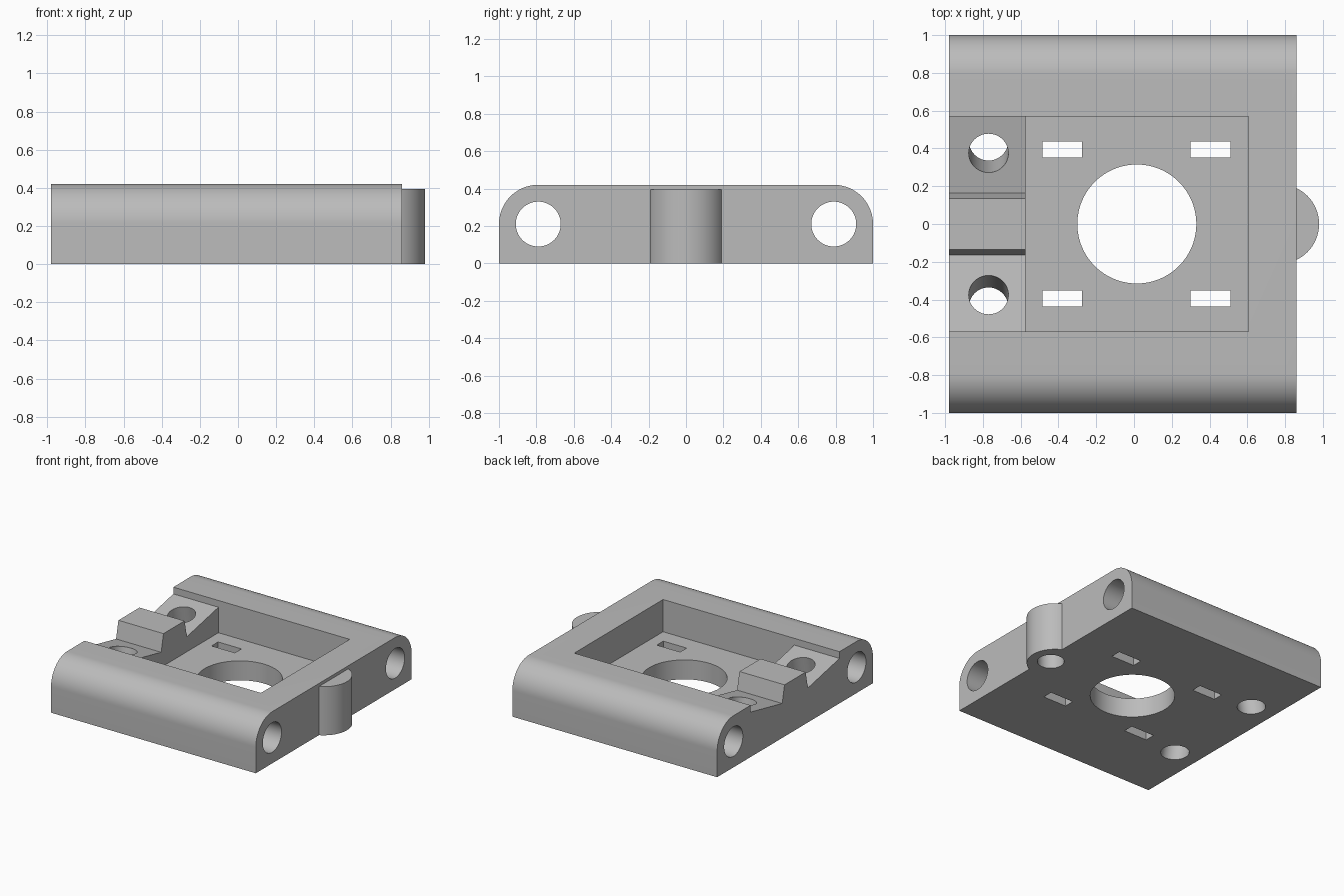
import bpy
import bmesh
from math import sin, cos, pi, atan2, radians
from mathutils import Matrix

default = bpy.data.objects.get("Cube")
if default:
    bpy.data.objects.remove(default, do_unlink=True)

grey = bpy.data.materials.new("plain grey")
grey.use_nodes = True
colour = (0.5, 0.5, 0.5, 1)
grey.diffuse_color = colour
grey.node_tree.nodes["Principled BSDF"].inputs["Base Color"].default_value = colour


def arc(cx, cy, r, start, end, n):
    angles = [radians(start + (end - start) * i / n) for i in range(n + 1)]
    return [(cx + r * cos(a), cy + r * sin(a)) for a in angles]


def circle(cx, cy, r, n=64):
    return arc(cx, cy, r, 0, 360, n)[:-1]


def rect(x0, x1, y0, y1):
    return [(x0, y0), (x1, y0), (x1, y1), (x0, y1)]


def prism(name, profile, axis, lo, hi, matrix=None):
    """Extrude a closed profile along x (profile in y, z) or z (profile in x, y)."""
    bm = bmesh.new()
    place = (lambda p, h: (h, *p)) if axis == "x" else (lambda p, h: (*p, h))
    bottom = [bm.verts.new(place(p, lo)) for p in profile]
    top = [bm.verts.new(place(p, hi)) for p in profile]
    bm.faces.new(bottom)
    bm.faces.new(top)
    for i in range(len(profile)):
        j = (i + 1) % len(profile)
        bm.faces.new((bottom[i], bottom[j], top[j], top[i]))
    bmesh.ops.recalc_face_normals(bm, faces=bm.faces)
    if matrix:
        bm.transform(matrix)
    mesh = bpy.data.meshes.new(name)
    bm.to_mesh(mesh)
    bm.free()
    mesh.materials.append(grey)
    obj = bpy.data.objects.new(name, mesh)
    bpy.context.collection.objects.link(obj)
    return obj


def combine(target, other, operation="DIFFERENCE"):
    """Apply a boolean and discard the helper object."""
    mod = target.modifiers.new("combine", "BOOLEAN")
    mod.operation = operation
    mod.solver = "EXACT"
    mod.object = other
    bpy.context.view_layer.update()
    graph = bpy.context.evaluated_depsgraph_get()
    mesh = bpy.data.meshes.new_from_object(target.evaluated_get(graph))
    target.modifiers.clear()
    target.data = mesh
    bpy.data.objects.remove(other, do_unlink=True)


# Main block with rounded upper long edges
HEIGHT, ROUND = 0.42, 0.21
side = 1 - ROUND
profile = [(-1, 0), (1, 0)]
profile += arc(side, ROUND, ROUND, 0, 90, 20) + arc(-side, ROUND, ROUND, 90, 180, 20)
body = prism("carriage_body", profile, "x", -0.98, 0.86)

# Rounded screw boss on the end
combine(body, prism("end_boss", circle(0.77, 0, 0.21), "z", 0, 0.395), "UNION")

# Square pocket, central bore and blind screw hole under the boss
combine(body, prism("pocket", rect(-0.575, 0.605, -0.57, 0.57), "z", 0.158, 1))
combine(body, prism("bore", circle(0.015, 0, 0.315, 96), "z", -1, 1))
combine(body, prism("boss_hole", circle(0.81, 0, 0.1), "z", -1, 0.3))

tilt = atan2(0.085, 0.405)
for s in (-1, 1):
    # Rod hole along the length
    combine(body, prism("rod_hole", circle(s * side, ROUND, 0.12), "x", -2, 2))
    # Sloping screw seat open to the pocket
    seat = [(0.165, 0.28), (0.57, 0.365), (0.57, 0.6), (0.097, 0.6)]
    combine(body, prism("screw_seat", [(s * y, z) for y, z in seat], "x", -1.2, -0.5))
    # Screw hole square to the seat
    lean = Matrix.Translation((-0.77, s * 0.375, 0.325)) @ Matrix.Rotation(s * tilt, 4, "X")
    combine(body, prism("screw_hole", circle(0, 0, 0.105), "z", -0.6, 0.3, lean))
    # Strap slots through the pocket floor
    for x in (-0.38, 0.405):
        slot = rect(x - 0.105, x + 0.105, s * 0.395 - 0.042, s * 0.395 + 0.042)
        combine(body, prism("strap_slot", slot, "z", -1, 1))

# Smooth round surfaces, sharp edges kept
bpy.ops.object.select_all(action="DESELECT")
body.select_set(True)
bpy.context.view_layer.objects.active = body
bpy.ops.object.shade_smooth_by_angle(angle=radians(30))
